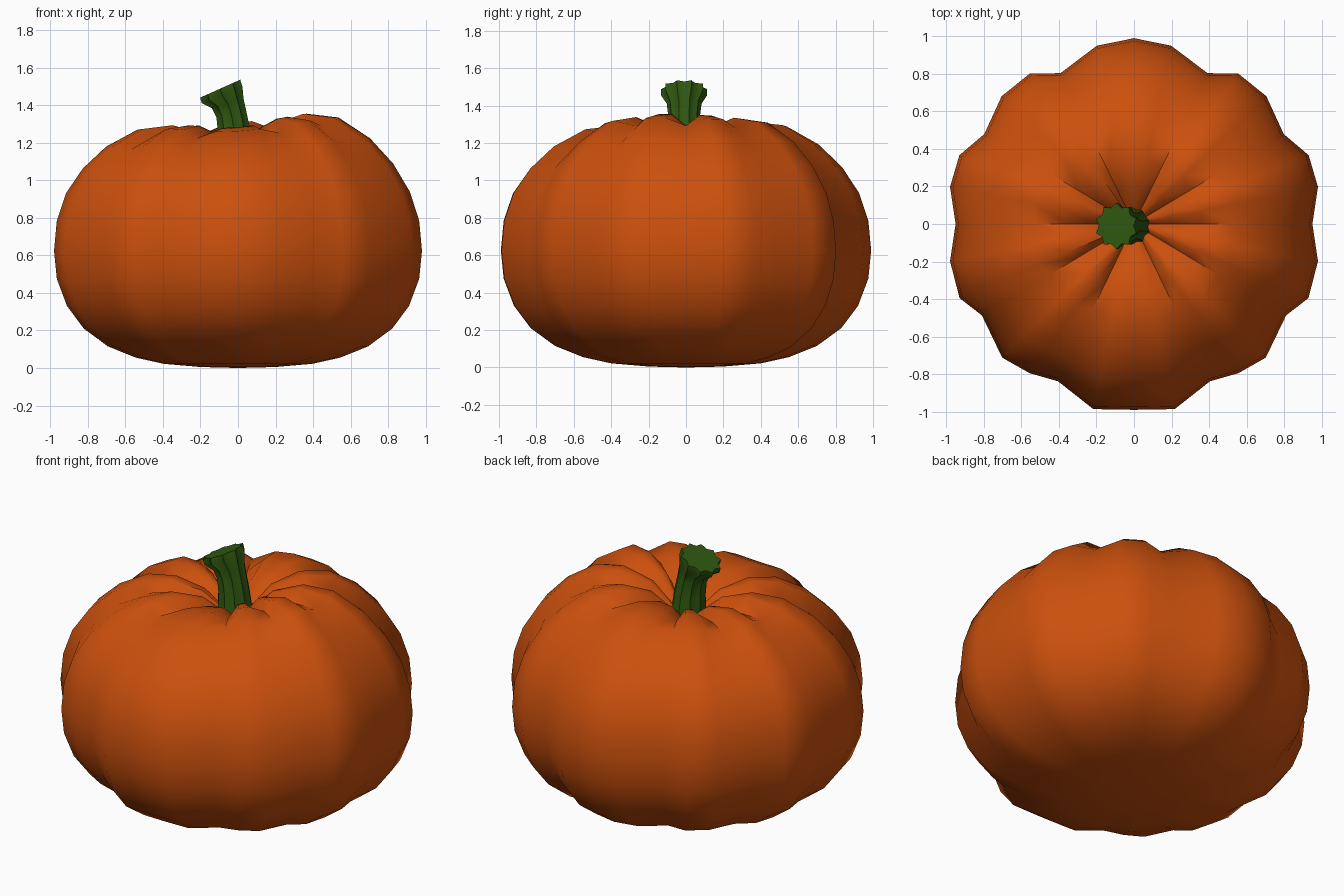
import bpy, bmesh
from math import sin, cos, pi, radians

if "Cube" in bpy.data.objects:
    bpy.data.objects.remove(bpy.data.objects["Cube"])


def make_object(name, rings, color, bottom=None, top=None):
    """Skin closed rings from bottom to top, with a pole point at each end."""
    bm = bmesh.new()
    loops = [[bm.verts.new(p) for p in ring] for ring in rings]
    n = len(loops[0])
    for a, b in zip(loops, loops[1:]):
        for i in range(n):
            j = (i + 1) % n
            bm.faces.new((a[i], a[j], b[j], b[i]))
    for pole, loop in ((bottom, loops[0]), (top, loops[-1])):
        if pole:
            v = bm.verts.new(pole)
            for i in range(n):
                bm.faces.new((loop[i], loop[(i + 1) % n], v))
    bmesh.ops.recalc_face_normals(bm, faces=bm.faces)
    mesh = bpy.data.meshes.new(name)
    bm.to_mesh(mesh)
    bm.free()
    obj = bpy.data.objects.new(name, mesh)
    bpy.context.collection.objects.link(obj)
    mat = bpy.data.materials.new(name + "_color")
    mat.diffuse_color = color
    mat.use_nodes = True
    mat.node_tree.nodes["Principled BSDF"].inputs["Base Color"].default_value = mat.diffuse_color
    mesh.materials.append(mat)
    bpy.ops.object.select_all(action='DESELECT')
    obj.select_set(True)
    bpy.context.view_layer.objects.active = obj
    bpy.ops.object.shade_smooth_by_angle(angle=radians(50))
    return obj


# Ribbed outline: (angle, radius) over a back and a front quarter, mirrored in x
back = [(0, .96), (11.4, 1.01), (21.5, 1.01), (31, .94), (44, .99),
        (55.3, .985), (64, .903), (78.2, .98), (90, 1.0)]
front = [(0, .96), (11.4, 1.01), (23, 1.02), (31, .955), (45.4, 1.01),
         (55, .98), (64.2, .94), (77.6, 1.02), (90, 1.0)]
outline = (back + [(180 - a, r) for a, r in back[-2::-1]]
           + [(180 + a, r) for a, r in front[1:]]
           + [(360 - a, r) for a, r in front[-2:0:-1]])
grooves = {0, 3, 6, 10, 13, 16, 19, 22, 26, 29}

# Body profile: radius, height, groove sinking, share of the uneven rib heights
profile = [(.2, .005, 0, 0), (.4, .022, 0, 0), (.55, .055, 0, 0), (.70, .115, 0, 0),
           (.83, .21, 0, 0), (.92, .33, 0, 0), (.975, .475, 0, 0), (.99, .625, 0, 0),
           (.975, .785, 0, 0), (.925, .935, 0, .1), (.835, 1.075, .01, .4),
           (.71, 1.2, .025, .7), (.54, 1.3, .04, 1), (.37, 1.32, .06, 1),
           (.2, 1.27, .06, .8), (.09, 1.17, .03, .4)]
rings = []
for r, z, sink, share in profile:
    ring = []
    for i, (deg, k) in enumerate(outline):
        a = radians(deg)
        dz = share * (.035 * cos(a + .35) - .05 * max(0, -sin(a)) ** 4)
        if i in grooves:
            dz -= sink
        ring.append((r * k * cos(a), r * k * sin(a), z + dz))
    rings.append(ring)
make_object("pumpkin_body", rings, (.6, .08, .004, 1), (0, 0, 0), (0, 0, 1.12))

# Fluted stem: centre x, centre z, radius, tilt, flute depth
path = [(-.01, 1.1, .1, 0, .06), (-.02, 1.26, .086, 2, .06), (-.035, 1.35, .08, 9, .07),
        (-.055, 1.41, .086, 17, .08), (-.085, 1.455, .112, 22, .1),
        (-.095, 1.488, .112, 24, .1), (-.095, 1.488, .095, 24, .08)]
sides = 20
stem = []
for cx, cz, r, tilt, flute in path:
    t = radians(tilt)
    ring = []
    for i in range(sides):
        a = 2 * pi * i / sides
        k = r * (1 + flute * (1 if i % 2 else -1))
        ring.append((cx + k * cos(a) * cos(t), k * sin(a) - .01,
                     cz + k * cos(a) * sin(t)))
    stem.append(ring)
make_object("stem", stem, (.03, .1, .005, 1), (-.01, -.01, 1.1), (-.095, -.01, 1.485))
